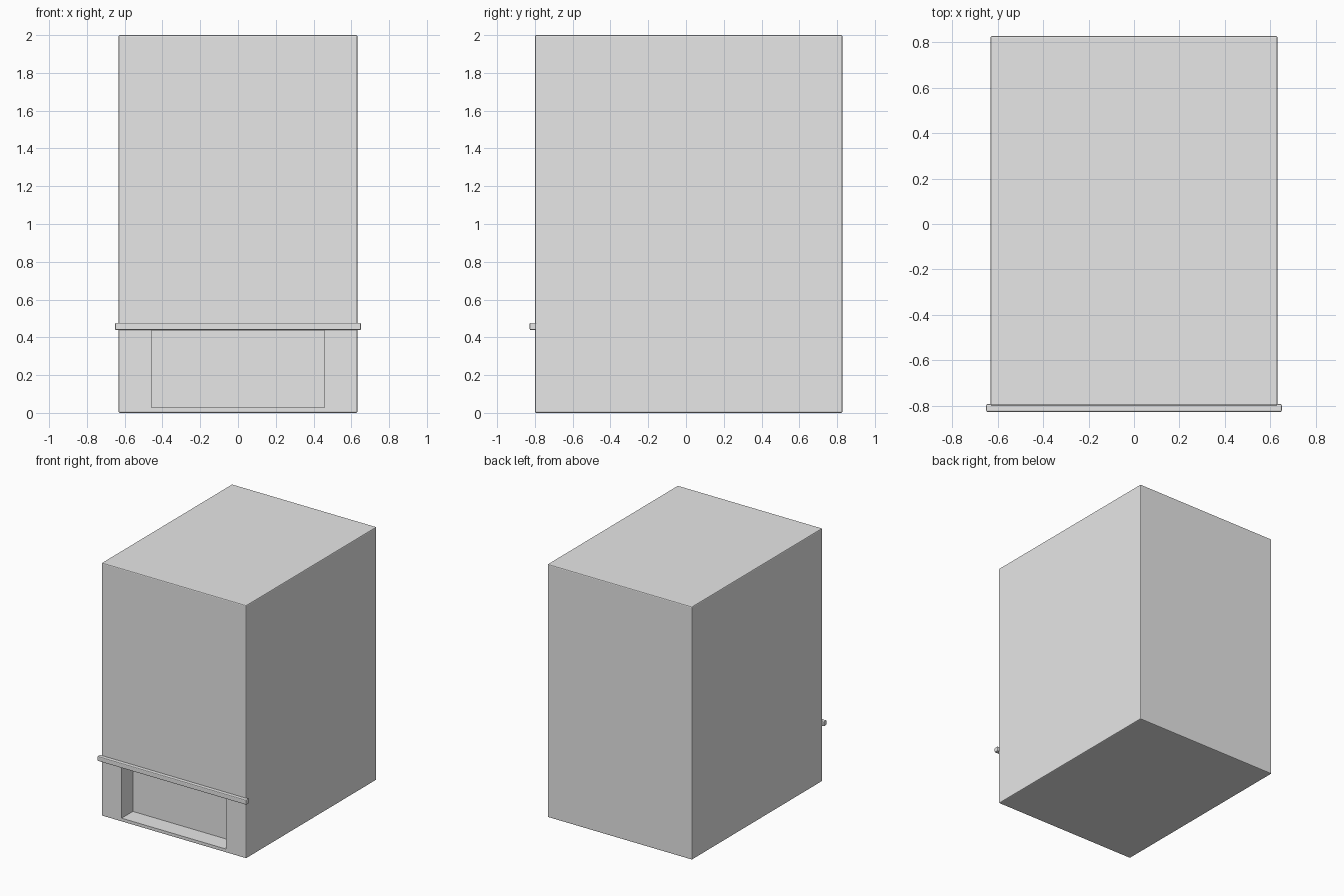
import bpy

if "Cube" in bpy.data.objects:
    bpy.data.objects.remove(bpy.data.objects["Cube"])

grey = bpy.data.materials.new("plain grey")
grey.diffuse_color = (0.8, 0.8, 0.8, 1)
grey.use_nodes = True
grey.node_tree.nodes["Principled BSDF"].inputs["Base Color"].default_value = grey.diffuse_color


def box(name, lo, hi, bevel=0.0, segments=2):
    """Axis-aligned box between two corners, with optional soft edges."""
    centre = [(a + b) / 2 for a, b in zip(lo, hi)]
    bpy.ops.mesh.primitive_cube_add(size=1, location=centre)
    ob = bpy.context.object
    ob.name = name
    ob.scale = [b - a for a, b in zip(lo, hi)]
    bpy.ops.object.transform_apply(location=False, rotation=False, scale=True)
    ob.data.materials.append(grey)
    if bevel:
        mod = ob.modifiers.new("soft edges", 'BEVEL')
        mod.width = bevel
        mod.segments = segments
    return ob


# Tall block
body = box("body", (-0.632, -0.80, 0), (0.632, 0.828, 2.0), 0.007)

# Shallow opening cut into the lower front
cutter = box("opening_cutter", (-0.457, -0.90, 0.028), (0.457, -0.66, 0.436))
cutter.hide_render = True
cutter.hide_set(True)
cut = body.modifiers.new("opening", 'BOOLEAN')
cut.operation = 'DIFFERENCE'
cut.solver = 'EXACT'
cut.object = cutter

# Shelf strip above the opening
box("shelf_strip", (-0.651, -0.828, 0.439), (0.651, -0.793, 0.477), 0.006)
